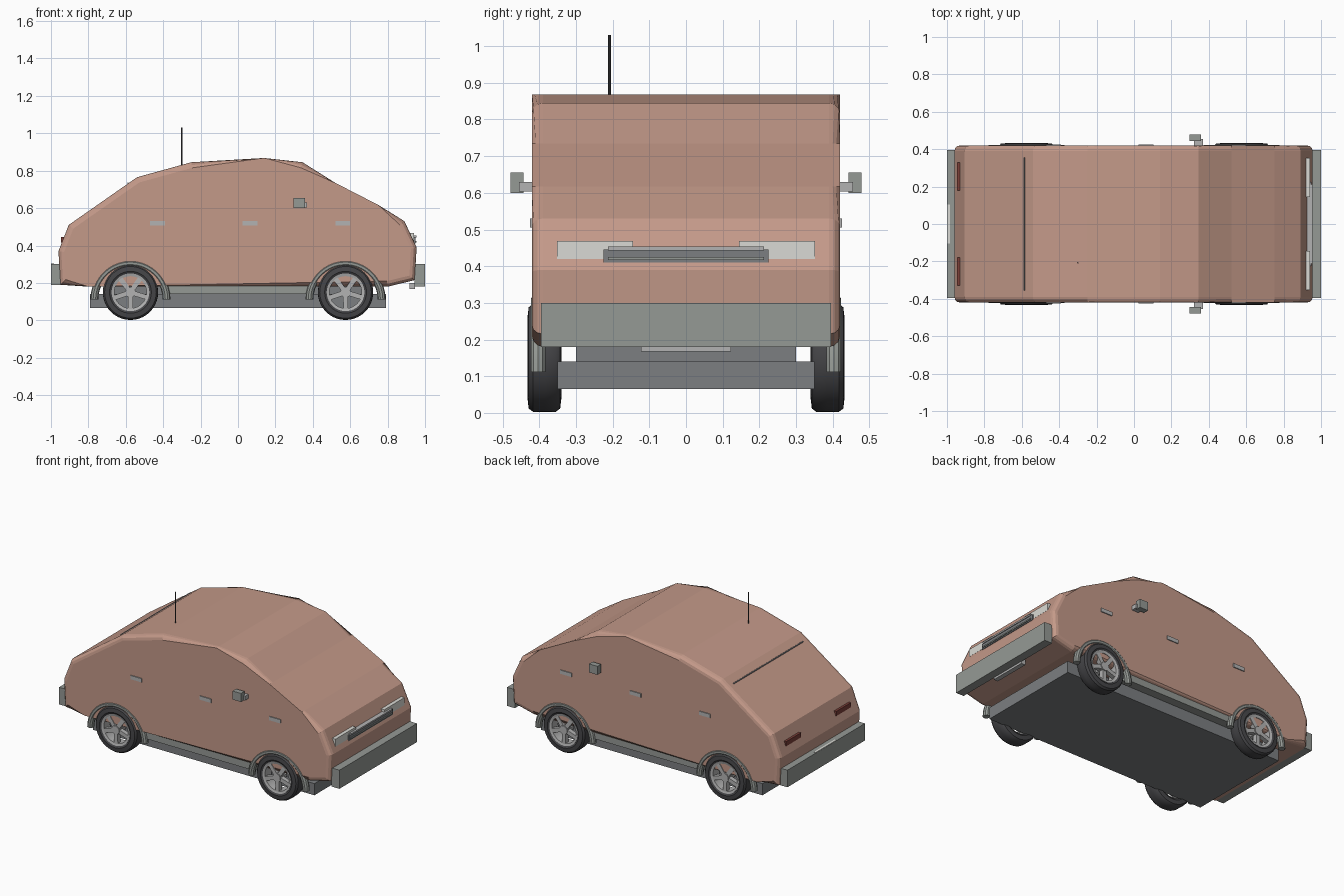
import bpy, bmesh, math
from mathutils import Matrix

if "Cube" in bpy.data.objects:
    bpy.data.objects.remove(bpy.data.objects["Cube"])


def material(name, r, g, b):
    m = bpy.data.materials.new(name)
    m.diffuse_color = (r, g, b, 1)
    m.use_nodes = True
    m.node_tree.nodes["Principled BSDF"].inputs["Base Color"].default_value = m.diffuse_color
    return m


PAINT = material("paint", 0.55, 0.32, 0.25)
TRIM = material("trim", 0.30, 0.32, 0.30)
DARK = material("dark_grey", 0.20, 0.21, 0.22)
RUBBER = material("rubber", 0.06, 0.06, 0.065)
METAL = material("metal", 0.45, 0.45, 0.45)
LAMP = material("lamp", 0.70, 0.70, 0.66)
RED = material("red_lamp", 0.20, 0.05, 0.04)


def finish(name, bm, mat, smooth=False):
    bmesh.ops.recalc_face_normals(bm, faces=bm.faces)
    me = bpy.data.meshes.new(name)
    bm.to_mesh(me)
    bm.free()
    me.materials.append(mat)
    ob = bpy.data.objects.new(name, me)
    bpy.context.collection.objects.link(ob)
    if smooth:
        bpy.ops.object.select_all(action='DESELECT')
        ob.select_set(True)
        bpy.context.view_layer.objects.active = ob
        bpy.ops.object.shade_smooth_by_angle(angle=math.radians(35))
    return ob


def add_box(bm, x, y, z, turn=Matrix()):
    c = [(a + b) / 2 for a, b in (x, y, z)]
    s = [abs(b - a) for a, b in (x, y, z)]
    bmesh.ops.create_cube(bm, size=1, matrix=turn @ Matrix.Translation(c) @ Matrix.Diagonal((*s, 1)))


def box(name, x, y, z, mat):
    bm = bmesh.new()
    add_box(bm, x, y, z)
    return finish(name, bm, mat)


def ring(name, profile, centre, mat, steps=40, start=0.0, sweep=2 * math.pi):
    """Sweep a closed (radius, y) profile around the y axis."""
    bm = bmesh.new()
    full = sweep > 6.28
    rows = []
    for i in range(steps if full else steps + 1):
        a = start + sweep * i / steps
        rows.append([bm.verts.new((centre[0] + r * math.cos(a), y, centre[1] + r * math.sin(a)))
                     for r, y in profile])
    n = len(profile)
    for i in range(steps):
        p, q = rows[i], rows[(i + 1) % len(rows)]
        for j in range(n):
            k = (j + 1) % n
            bm.faces.new((p[j], p[k], q[k], q[j]))
    if not full:
        bm.faces.new(rows[0])
        bm.faces.new(rows[-1])
    return finish(name, bm, mat, True)


def rod(name, r, length, matrix, mat):
    bm = bmesh.new()
    bmesh.ops.create_cone(bm, cap_ends=True, segments=10, radius1=r, radius2=r, depth=length, matrix=matrix)
    return finish(name, bm, mat, True)


# Body shell: side profile extruded across, perimeter rounded
outline = [(-0.95, 0.19), (-0.96, 0.37), (-0.905, 0.51), (-0.54, 0.765), (-0.25, 0.845),
           (0.14, 0.868), (0.345, 0.845), (0.52, 0.735), (0.75, 0.617), (0.89, 0.53),
           (0.955, 0.39), (0.945, 0.215), (0.80, 0.18), (-0.80, 0.18)]
bm = bmesh.new()
sides = [[bm.verts.new((x, y, z)) for x, z in outline] for y in (-0.42, 0.42)]
caps = [bm.faces.new(s) for s in sides]
for i in range(len(outline)):
    j = (i + 1) % len(outline)
    bm.faces.new((sides[0][i], sides[0][j], sides[1][j], sides[1][i]))
bmesh.ops.bevel(bm, geom=[e for f in caps for e in f.edges], offset=0.03, segments=3,
                profile=0.5, affect='EDGES')
finish("body_shell", bm, PAINT)

# Chassis, bumpers and plates
box("chassis", (-0.79, 0.79), (-0.35, 0.35), (0.065, 0.14), DARK)
box("chassis_core", (-0.70, 0.70), (-0.30, 0.30), (0.13, 0.20), DARK)
box("front_bumper", (0.945, 1.0), (-0.395, 0.395), (0.18, 0.30), TRIM)
box("rear_bumper", (-1.0, -0.945), (-0.395, 0.395), (0.19, 0.30), TRIM)
box("front_plate", (0.917, 0.947), (-0.123, 0.123), (0.167, 0.20), METAL)
box("rear_plate", (-0.999, -0.985), (-0.105, 0.105), (0.27, 0.303), LAMP)

# Grille with slats
box("grille", (0.91, 0.95), (-0.225, 0.225), (0.41, 0.445), DARK)
box("grille_top_bar", (0.915, 0.955), (-0.212, 0.212), (0.443, 0.453), METAL)
box("grille_slat", (0.92, 0.955), (-0.212, 0.212), (0.417, 0.425), TRIM)

# Rear window seam and antenna
rod("rear_seam", 0.004, 0.71, Matrix.Translation((-0.587, 0, 0.733)) @ Matrix.Rotation(math.pi / 2, 4, 'X'), DARK)
rod("antenna", 0.004, 0.20, Matrix.Translation((-0.30, -0.208, 0.93)), RUBBER)

for s, side in ((-1, "right"), (1, "left")):
    def sy(a, b):
        return (s * a, s * b)

    # Lamps
    box(side + "_headlight", (0.915, 0.942), sy(0.145, 0.352), (0.42, 0.468), LAMP)
    box(side + "_tail_light", (-0.946, -0.93), sy(0.18, 0.33), (0.415, 0.445), RED)

    # Sill, mirror and door handles
    box(side + "_sill", (-0.40, 0.40), sy(0.35, 0.405), (0.14, 0.19), TRIM)
    box(side + "_mirror_arm", (0.32, 0.368), sy(0.41, 0.455), (0.603, 0.63), METAL)
    box(side + "_mirror", (0.297, 0.357), sy(0.443, 0.479), (0.60, 0.655), TRIM)
    for i, x in enumerate((-0.43, 0.065, 0.56)):
        box(f"{side}_handle_{i + 1}", (x - 0.04, x + 0.04), sy(0.41, 0.426), (0.506, 0.53), METAL)

    for x, end in ((0.575, "front"), (-0.575, "rear")):
        name = f"{end}_{side}_"
        # Tyre and rim ring
        tyre = [(0.098, 0.35), (0.112, 0.34), (0.138, 0.343), (0.147, 0.355), (0.148, 0.385),
                (0.147, 0.417), (0.138, 0.429), (0.112, 0.432), (0.098, 0.424)]
        ring(name + "tyre", [(r, s * y) for r, y in tyre], (x, 0.15), RUBBER)
        ring(name + "rim", [(0.086, s * 0.36), (0.101, s * 0.36), (0.101, s * 0.427), (0.086, s * 0.423)],
             (x, 0.15), METAL)
        # Spokes
        bm = bmesh.new()
        for k in range(5):
            turn = Matrix.Translation((x, 0, 0.15)) @ Matrix.Rotation(k * math.tau / 5 + 0.3, 4, 'Y')
            add_box(bm, (0.015, 0.092), sy(0.395, 0.424), (-0.013, 0.013), turn)
        finish(name + "spokes", bm, METAL)
        # Hub
        rod(name + "hub", 0.028, 0.07, Matrix.Translation((x, s * 0.394, 0.15))
            @ Matrix.Rotation(math.pi / 2, 4, 'X'), METAL)
        # Mudguard arch
        arch = [(0.193 + 0.021 * math.cos(t), s * (0.403 + 0.021 * math.sin(t)))
                for t in (k * math.tau / 10 for k in range(10))]
        ring(name + "mudguard", arch, (x, 0.112), TRIM, steps=20, sweep=math.pi)
